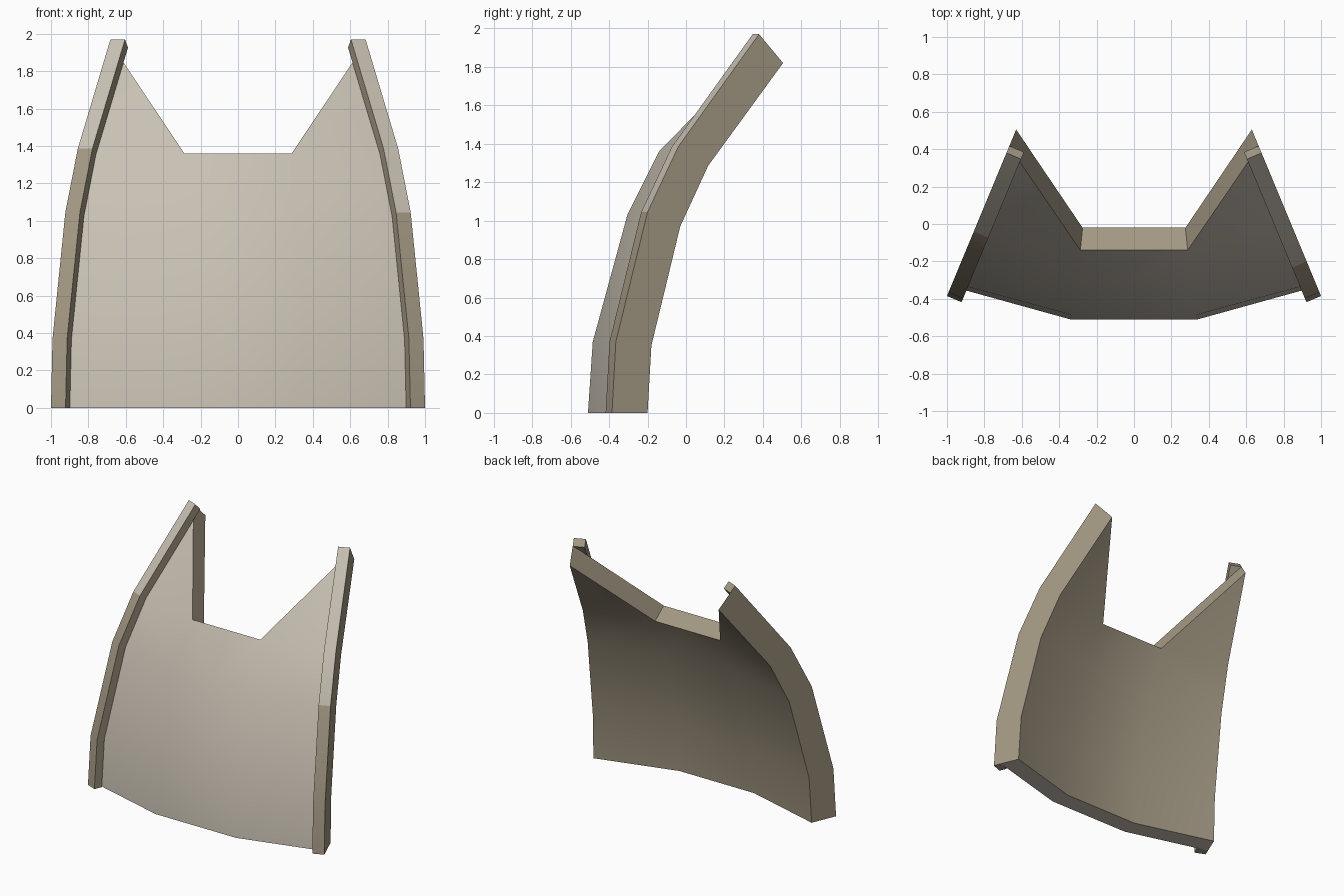
import bpy
from mathutils import Vector

if "Cube" in bpy.data.objects:
    bpy.data.objects.remove(bpy.data.objects["Cube"])


def material(name, rgb):
    m = bpy.data.materials.new(name)
    m.diffuse_color = (*rgb, 1.0)
    m.use_nodes = True
    m.node_tree.nodes["Principled BSDF"].inputs["Base Color"].default_value = m.diffuse_color
    return m


STONE = material("pale_stone", (0.58, 0.53, 0.45))
TAN = material("weathered_tan", (0.36, 0.31, 0.225))


def make(name, verts, faces, slots):
    me = bpy.data.meshes.new(name)
    me.from_pydata(verts, [], faces)
    me.materials.append(STONE)
    me.materials.append(TAN)
    for p, s in zip(me.polygons, slots):
        p.material_index = s
    ob = bpy.data.objects.new(name, me)
    bpy.context.collection.objects.link(ob)
    bpy.ops.object.select_all(action='DESELECT')
    ob.select_set(True)
    bpy.context.view_layer.objects.active = ob
    bpy.ops.object.shade_smooth_by_angle(angle=0.52)
    return ob


def side_point(y, z):
    """Point on the slanted vertical plane that closes the right side."""
    return Vector((1.0 - (y + 0.385) * 0.4157, y, z))


# side profiles (y, z), from the foot to the tip
rim_front = [side_point(*p) for p in
             ((-0.385, 0), (-0.365, 0.37), (-0.20, 1.045), (-0.04, 1.385), (0.38, 1.97))]
side_back = [side_point(*p) for p in
             ((-0.20, 0), (-0.18, 0.35), (-0.03, 0.97), (0.115, 1.285), (0.505, 1.82))]
side_front = [a.lerp(b, 0.28) for a, b in zip(rim_front, side_back)]

# central flat strip (x, y, z)
mid_front = [Vector(p) for p in
             ((0.34, -0.51, 0), (0.335, -0.485, 0.37), (0.31, -0.305, 1.03), (0.287, -0.14, 1.36))]
mid_back = [Vector(p) for p in
            ((0.315, -0.37, 0), (0.312, -0.345, 0.35), (0.292, -0.175, 0.985), (0.275, -0.02, 1.29))]

# curved panel: right half, mirrored
verts, faces, slots = [], [], []


def add(points):
    start = len(verts)
    verts.extend(points)
    return list(range(start, len(verts)))


def face(idx, slot, flip=False):
    faces.append(idx[::-1] if flip else idx)
    slots.append(slot)


layers = []
for mid, side in ((mid_front, side_front), (mid_back, side_back)):
    centre = add([Vector((0, p.y, p.z)) for p in mid])
    layers.append((centre, add(mid), add(side)))

for k, (c, m, s) in enumerate(layers):
    for i in range(3):
        face([c[i], m[i], m[i + 1], c[i + 1]], k, k == 1)
        face([m[i], s[i], s[i + 1], m[i + 1]], k, k == 1)
    face([m[3], s[3], s[4]], k, k == 1)

(fc, fm, fs), (bc, bm, bs) = layers
for i in range(4):                                   # outer side
    face([fs[i], bs[i], bs[i + 1], fs[i + 1]], 1)
face([fc[3], fm[3], bm[3], bc[3]], 1)                # notch floor
face([fm[3], fs[4], bs[4], bm[3]], 1)                # notch flank
face([fc[0], bc[0], bm[0], fm[0]], 0)                # foot
face([fm[0], bm[0], bs[0], fs[0]], 0)

panel = make("curved_panel", verts, faces, slots)
mirror = panel.modifiers.new("mirror", 'MIRROR')
mirror.use_clip = True

# raised rims along both sides; inset is square to the side plane
inset = Vector((-0.078, -0.033, 0))
for name, sx, tan_rows in (("left_rim", -1, 3), ("right_rim", 1, 2)):
    rv, rf, rs = [], [], []
    for a, b in zip(rim_front, side_back):
        back = a.lerp(b, 0.30)
        for p in (a + inset, a, back, back + inset):
            rv.append((p.x * sx, p.y, p.z))
    for i in range(4):
        for j in range(4):
            k = (j + 1) % 4
            rf.append([4 * i + j, 4 * i + k, 4 * i + 4 + k, 4 * i + 4 + j])
            rs.append(0 if j == 0 and i >= tan_rows else 1)
    rf += [[3, 2, 1, 0], [16, 17, 18, 19]]
    rs += [1, 1]
    if sx < 0:
        rf = [f[::-1] for f in rf]
    make(name, rv, rf, rs)
